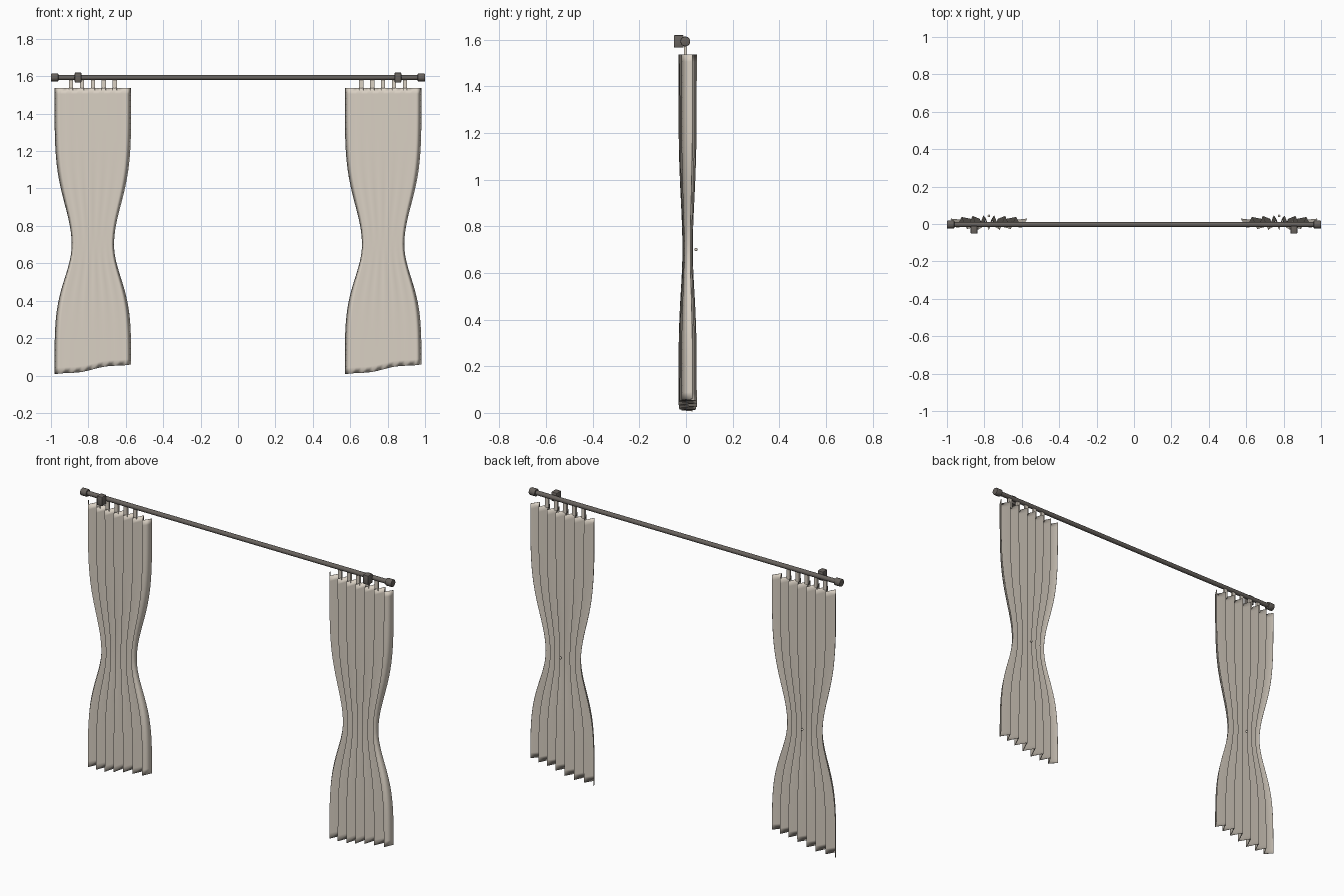
import bpy, bmesh, math
from mathutils import Matrix

if "Cube" in bpy.data.objects:
    bpy.data.objects.remove(bpy.data.objects["Cube"])


def material(name, rgb):
    m = bpy.data.materials.new(name)
    m.diffuse_color = (*rgb, 1)
    m.use_nodes = True
    m.node_tree.nodes["Principled BSDF"].inputs["Base Color"].default_value = m.diffuse_color
    return m


CREAM = material("cream_fabric", (0.70, 0.635, 0.55))
METAL = material("dark_metal", (0.14, 0.125, 0.112))
ROD_Z = 1.593


def finish(name, bm, mat, angle=40):
    me = bpy.data.meshes.new(name)
    bm.to_mesh(me)
    bm.free()
    me.materials.append(mat)
    ob = bpy.data.objects.new(name, me)
    bpy.context.collection.objects.link(ob)
    bpy.ops.object.select_all(action='DESELECT')
    ob.select_set(True)
    bpy.context.view_layer.objects.active = ob
    bpy.ops.object.shade_smooth_by_angle(angle=math.radians(angle))
    return ob


def rod_x(name, x, length, r, bevel=0.0):
    bm = bmesh.new()
    bmesh.ops.create_cone(bm, cap_ends=True, segments=32, radius1=r, radius2=r, depth=length,
                          matrix=Matrix.Translation((x, -0.003, ROD_Z)) @ Matrix.Rotation(math.pi / 2, 4, 'Y'))
    if bevel:
        rims = [e for e in bm.edges if abs(e.verts[0].co.x - e.verts[1].co.x) < 1e-5]
        bmesh.ops.bevel(bm, geom=rims, offset=bevel, segments=2, affect='EDGES', profile=0.5)
    finish(name, bm, METAL)


def box(name, loc, size, mat, bevel):
    bm = bmesh.new()
    bmesh.ops.create_cube(bm, size=1, matrix=Matrix.Translation(loc) @ Matrix.Diagonal((*size, 1)))
    if bevel:
        bmesh.ops.bevel(bm, geom=bm.edges[:], offset=bevel, segments=2, affect='EDGES', profile=0.5)
    finish(name, bm, mat)


def half_width(z):
    w = 0.30 if z > 0.7 else 0.25
    return 0.204 - 0.092 * math.exp(-((z - 0.7) / w) ** 2)


# Zigzag-pleated sheet, gathered at the waist, slanting hem, softly shaded over the folds
def curtain(name, cx):
    bm = bmesh.new()
    nu, nv, top = 14, 48, 1.537
    rows = []
    for j in range(nv + 1):
        row = []
        for i in range(nu + 1):
            u = 2 * i / nu - 1
            hem = 0.033 + 0.031 * u + 0.005 * math.sin(5 * u)
            z = hem + (top - hem) * j / nv
            hw = half_width(z)
            depth = 0.038 * (1 - 0.45 * u * u) * hw / 0.204
            row.append(bm.verts.new((cx + hw * u, 0.007 - depth * math.cos(7 * math.pi * u), z)))
        rows.append(row)
    for j in range(nv):
        for i in range(nu):
            bm.faces.new((rows[j][i], rows[j][i + 1], rows[j + 1][i + 1], rows[j + 1][i]))
    ob = finish(name, bm, CREAM, 180)
    bpy.ops.object.shade_smooth()
    mod = ob.modifiers.new("thickness", 'SOLIDIFY')
    mod.thickness = 0.003
    mod.offset = 0


# Rod with end caps
rod_x("rod", 0, 1.94, 0.013)
for s, side in ((-1, "left"), (1, "right")):
    rod_x(side + "_end_cap", s * 0.98, 0.04, 0.021, 0.004)
    # Bracket in front of the rod
    box(side + "_bracket", (s * 0.855, -0.031, ROD_Z), (0.036, 0.042, 0.054), METAL, 0.005)
    cx = s * 0.776
    curtain(side + "_curtain", cx)
    # Hanging tabs
    for t in range(5):
        box(f"{side}_tab_{t + 1}", (cx + (t - 2) * 0.0585, -0.002, 1.556), (0.022, 0.012, 0.062), CREAM, 0)
    # Small button at the back of the waist
    bm = bmesh.new()
    bmesh.ops.create_uvsphere(bm, u_segments=16, v_segments=8, radius=0.007,
                              matrix=Matrix.Translation((cx, 0.043, 0.7)))
    finish(side + "_tieback_button", bm, CREAM)
